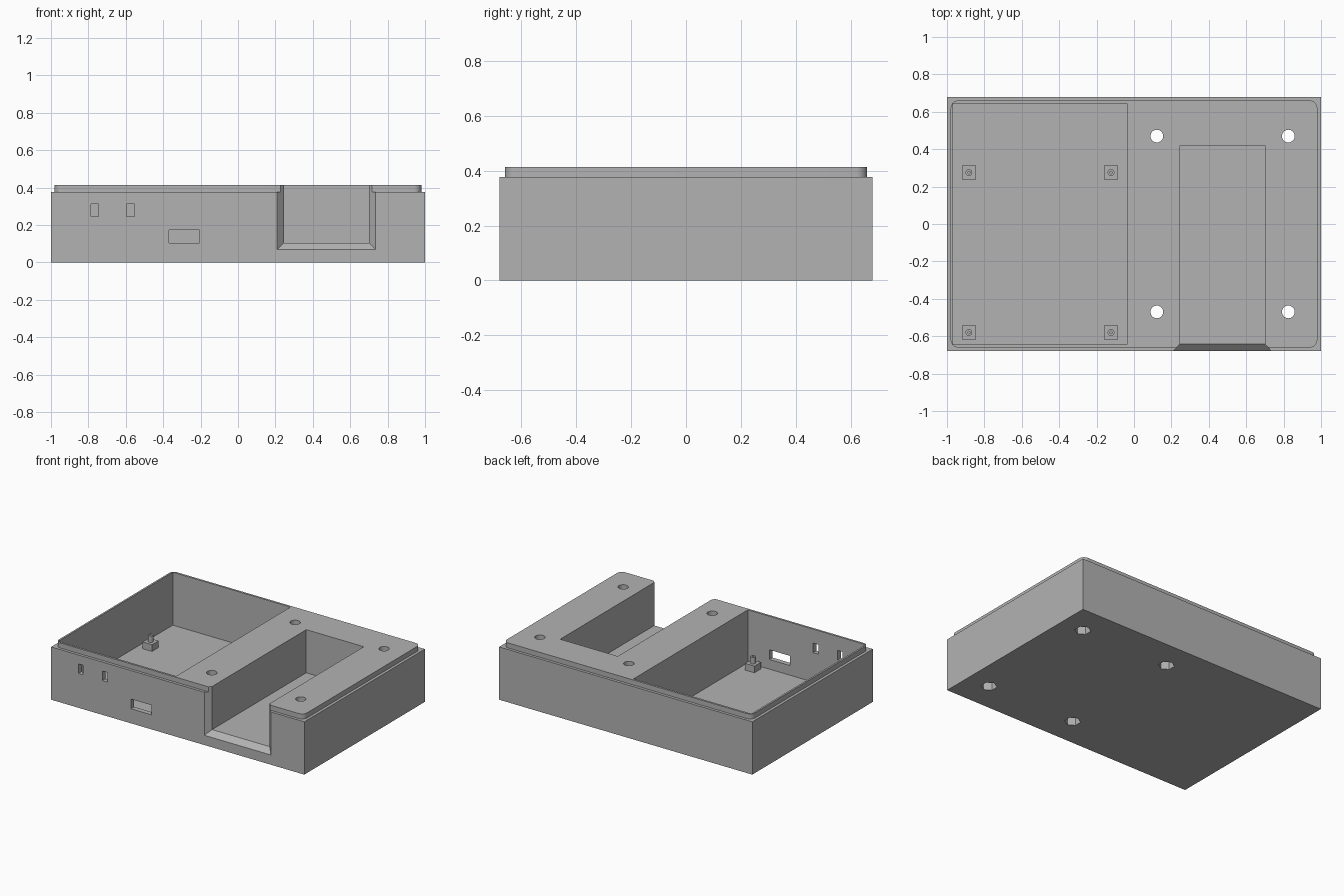
import bpy
import bmesh
import math

cube = bpy.data.objects.get("Cube")
if cube:
    bpy.data.objects.remove(cube, do_unlink=True)

grey = bpy.data.materials.new("light grey plastic")
grey.use_nodes = True
GREY = (0.45, 0.45, 0.45, 1)
grey.diffuse_color = GREY
grey.node_tree.nodes["Principled BSDF"].inputs["Base Color"].default_value = GREY


def finish(name, bm):
    bmesh.ops.recalc_face_normals(bm, faces=bm.faces)
    mesh = bpy.data.meshes.new(name)
    bm.to_mesh(mesh)
    bm.free()
    mesh.materials.append(grey)
    obj = bpy.data.objects.new(name, mesh)
    bpy.context.collection.objects.link(obj)
    return obj


def hull(name, points):
    bm = bmesh.new()
    for p in points:
        bm.verts.new(p)
    bmesh.ops.convex_hull(bm, input=bm.verts)
    bmesh.ops.dissolve_limit(bm, angle_limit=0.01, verts=bm.verts, edges=bm.edges)
    return finish(name, bm)


def box(name, xs, ys, zs):
    return hull(name, [(x, y, z) for x in xs for y in ys for z in zs])


def rod(name, x, y, zs, radius, sides, turn=0.0):
    steps = [turn + math.tau * i / sides for i in range(sides)]
    return hull(name, [(x + radius * math.cos(a), y + radius * math.sin(a), z)
                       for a in steps for z in zs])


def combine(target, other, operation):
    mod = target.modifiers.new(operation, "BOOLEAN")
    mod.operation = operation
    mod.solver = "EXACT"
    mod.object = other
    bpy.context.view_layer.objects.active = target
    bpy.ops.object.modifier_apply(modifier=mod.name)
    bpy.data.objects.remove(other, do_unlink=True)


# Outer block with a raised, round-cornered lip
case = box("enclosure_body", (-1, 1), (-0.68, 0.68), (0, 0.377))
corner = 0.04
lip = hull("lip", [
    (sx * (0.98 - corner) + corner * math.cos(a), sy * (0.66 - corner) + corner * math.sin(a), z)
    for sx in (-1, 1) for sy in (-1, 1) for z in (0.25, 0.413)
    for a in [math.tau * i / 32 for i in range(32)]])
combine(case, lip, "UNION")

# Open electronics bay
combine(case, box("bay_cutter", (-0.967, -0.037), (-0.645, 0.645), (0.035, 0.6)), "DIFFERENCE")

# Front channel with a flared mouth
combine(case, box("channel_cutter", (0.245, 0.70), (-0.66, 0.42), (0.105, 0.6)), "DIFFERENCE")
mouth = []
for y, grow in ((-0.642, 0), (-0.70, 0.054)):
    mouth += [(x, y, z) for x in (0.245 - grow, 0.70 + grow) for z in (0.105 - grow, 0.6)]
combine(case, hull("mouth_cutter", mouth), "DIFFERENCE")

# Port openings in the front wall
for xs, zs in (((-0.785, -0.747), (0.245, 0.313)),
               ((-0.595, -0.553), (0.245, 0.313)),
               ((-0.37, -0.207), (0.104, 0.173))):
    combine(case, box("port_cutter", xs, (-0.75, -0.6), zs), "DIFFERENCE")

# Screw holes with hexagonal nut pockets underneath
for x in (0.122, 0.825):
    for y in (-0.47, 0.47):
        combine(case, rod("screw_cutter", x, y, (-0.1, 0.6), 0.034, 32), "DIFFERENCE")
        combine(case, rod("nut_cutter", x, y, (-0.1, 0.08), 0.053, 6, math.pi / 6), "DIFFERENCE")

# Board standoffs: square foot, round pin with a small pilot hole
parts = [case]
for side, x in (("right", -0.883), ("left", -0.123)):
    for end, y in (("front", -0.58), ("back", 0.275)):
        post = box(f"standoff_{end}_{side}", (x - 0.037, x + 0.037),
                   (y - 0.037, y + 0.037), (0.03, 0.083))
        combine(post, rod("pin", x, y, (0.06, 0.13), 0.018, 24), "UNION")
        combine(post, rod("pilot_cutter", x, y, (0.09, 0.2), 0.007, 16), "DIFFERENCE")
        parts.append(post)

# Smooth the round walls, keep the edges sharp
for obj in parts:
    bpy.ops.object.select_all(action="DESELECT")
    obj.select_set(True)
    bpy.context.view_layer.objects.active = obj
    bpy.ops.object.shade_smooth_by_angle(angle=math.radians(30))
